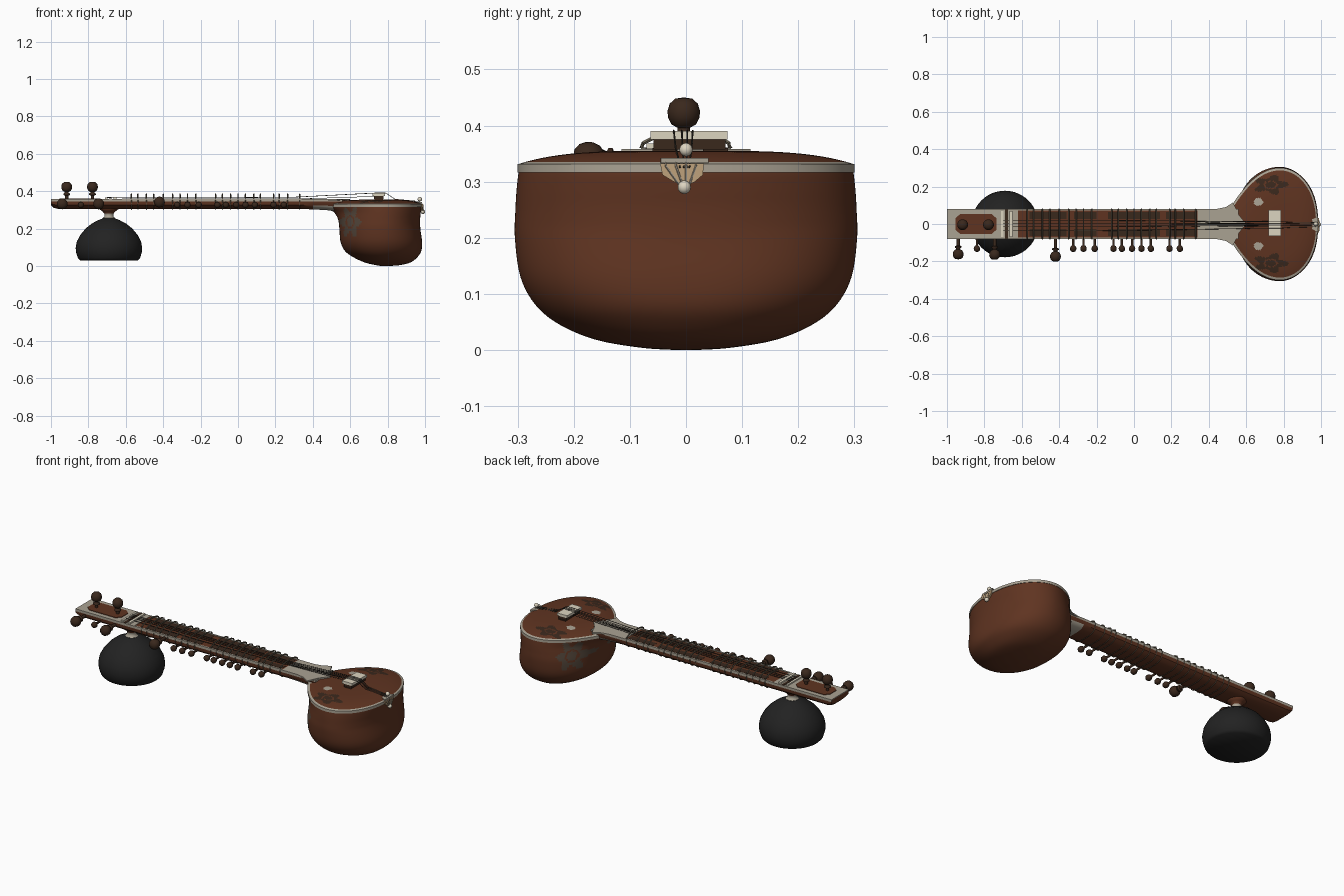
import bpy, bmesh, math
from mathutils import Vector

if "Cube" in bpy.data.objects:
    bpy.data.objects.remove(bpy.data.objects["Cube"])

def material(name, r, g, b):
    m = bpy.data.materials.new(name)
    m.diffuse_color = (r, g, b, 1)
    m.use_nodes = True
    m.node_tree.nodes["Principled BSDF"].inputs["Base Color"].default_value = m.diffuse_color
    return m

WOOD = material("red_brown_wood", .115, .034, .015)
IVORY = material("aged_ivory", .40, .36, .29)
PALE = material("pale_bone", .72, .66, .53)
DARK = material("dark_peg_wood", .042, .021, .012)
BLACK = material("black_gourd", .016, .016, .016)
INLAY = material("faded_inlay", .085, .06, .042)
METAL = material("dark_metal", .04, .034, .026)
BRASS = material("fret_brass", .15, .125, .085)
TAN = material("tan_horn", .52, .36, .2)

def loft(name, rings, mats, rule=None, loc=(0, 0, 0), rot=(0, 0, 0), angle=40):
    """Skin closed rings of equal length, cap both ends, colour faces by rule(centre)."""
    bm = bmesh.new()
    vs = [[bm.verts.new(p) for p in ring] for ring in rings]
    n = len(rings[0])
    for a, b in zip(vs, vs[1:]):
        for i in range(n):
            bm.faces.new((a[i], a[(i + 1) % n], b[(i + 1) % n], b[i]))
    bm.faces.new(vs[0])
    bm.faces.new(vs[-1])
    bmesh.ops.recalc_face_normals(bm, faces=bm.faces)
    if rule:
        for f in bm.faces:
            f.material_index = rule(f.calc_center_median())
    me = bpy.data.meshes.new(name)
    bm.to_mesh(me)
    bm.free()
    for m in mats:
        me.materials.append(m)
    ob = bpy.data.objects.new(name, me)
    bpy.context.collection.objects.link(ob)
    ob.location, ob.rotation_euler = loc, rot
    bpy.ops.object.select_all(action='DESELECT')
    ob.select_set(True)
    bpy.context.view_layer.objects.active = ob
    bpy.ops.object.shade_smooth_by_angle(angle=math.radians(angle))
    return ob

def lathe(name, prof, mats, loc, rot=(0, 0, 0), n=20, rule=None):
    rings = [[(max(r, .0005) * math.cos(2 * math.pi * i / n),
               max(r, .0005) * math.sin(2 * math.pi * i / n), z) for i in range(n)] for r, z in prof]
    return loft(name, rings, mats, rule, loc, rot, 60)

def plate(name, outline, z0, z1, mat):
    return loft(name, [[(x, y, z) for x, y in outline] for z in (z0, z1)], [mat])

def box(name, x0, x1, y0, y1, z0, z1, mat):
    return plate(name, [(x0, y0), (x1, y0), (x1, y1), (x0, y1)], z0, z1, mat)

def tube(name, pts, r, mat, n=6):
    pts = [Vector(p) for p in pts]
    rings = []
    for i, p in enumerate(pts):
        t = (pts[min(i + 1, len(pts) - 1)] - pts[max(i - 1, 0)]).normalized()
        u = t.cross(Vector((0, 0, 1)) if abs(t.z) < .95 else Vector((1, 0, 0))).normalized()
        v = t.cross(u)
        rings.append([p + r * (math.cos(k * math.tau / n) * u + math.sin(k * math.tau / n) * v)
                      for k in range(n)])
    return loft(name, rings, [mat])

def flower(u, v, petals=6):
    """True inside an openwork flower of unit size."""
    rho, th = math.hypot(u, v), math.atan2(v, u)
    return rho < .78 + .22 * math.cos(petals * th) and not .3 < rho < .4

# Main gourd: spade outline at the top that becomes a full round lower down
CX = .78
def outline(xl, xr, w, p, z, n=160):
    ring = []
    for i in range(n):
        t = math.tau * i / n
        c, s = math.cos(t), math.sin(t)
        e = min(.9, p) if c > 0 else p
        ring.append((CX + c * (xr - CX if c > 0 else CX - xl),
                     math.copysign(w * abs(s) ** e, s), z))
    return ring

keys = [(.325, .47, .977, .297, 1.9), (.312, .48, .979, .299, 1.8), (.285, .515, .977, .302, 1.4),
        (.25, .535, .974, .304, 1.05), (.2, .542, .975, .305, .86), (.13, .548, .984, .295, .82),
        (.08, .572, .98, .268, .86), (.045, .62, .957, .225, .92), (.018, .68, .92, .16, 1),
        (.004, .74, .86, .08, 1), (0, .765, .8, .02, 1)]
rings = []
for k in range(len(keys) - 1):
    a, b, c, d = (keys[max(0, min(len(keys) - 1, k + j))] for j in (-1, 0, 1, 2))
    for s in range(5):
        t = s / 5
        z, xl, xr, w, p = (.5 * (2 * B + (C - A) * t + (2 * A - 5 * B + 4 * C - D) * t * t
                                 + (3 * B - A - 3 * C + D) * t ** 3) for A, B, C, D in zip(a, b, c, d))
        rings.append(outline(xl, xr, w, p, max(z, 0)))
rings.append(outline(.765, .8, .02, 1, 0))
def gourd_colour(c):
    return 1 if abs(c.y) > .04 and flower((c.x - .6) / .06, (c.z - .235) / .09) else 0
loft("main_gourd", rings, [WOOD, INLAY], gourd_colour)

# Soundboard: shallow dome with ivory rim, dark flowers and pale leaves
base = outline(.47, .982, .3, 1.9, 0, 192)
def board_ring(s, z):
    return [(CX + (x - CX) * s, y * s, z) for x, y, _ in base]
steps = [1, .975, .955] + [.955 * (1 - i / 40) for i in range(1, 40)] + [.004]
rings = [board_ring(1, .316)] + [board_ring(s, .331 + .024 * (1 - s ** 4)) for s in steps]
def board_colour(c):
    s = (c.z - .331) / .024
    if c.z < .331 or s < 1 - .957 ** 4 or c.x < .535:
        return 1
    if flower((c.x - .73) / .1, (abs(c.y) - .21) / .055, 5):
        return 2
    if ((c.x - .665) / .026) ** 2 + ((abs(c.y) - .118) / .02) ** 2 < 1:
        return 1
    return 0
loft("soundboard", rings, [WOOD, IVORY, DARK], board_colour)

# Neck: flat top, rounded underside, bevelled head end, ivory upper edge and heel
def neck_ring(x, z0, hw=.08):
    half = [(hw, .355), (hw, .345), (hw * .96, .342 - (.342 - z0) * .45),
            (hw * .75, .342 - (.342 - z0) * .82), (hw * .4, z0)]
    return [(x, y, z) for y, z in half] + [(x, -y, z) for y, z in reversed(half)]
xs = [(-1, .325), (-.985, .311), (-.96, .305), (-.6, .304), (0, .304), (.34, .304), (.40, .303),
      (.48, .298), (.56, .285)]
loft("neck", [neck_ring(*a) for a in xs], [WOOD, IVORY],
     lambda c: 1 if c.z > .344 or (c.x > .40 and c.z < .322) else 0)

# Top facings of the neck
box("head_facing", -1, -.62, -.08, .08, .354, .359, IVORY)
plate("head_panel", [(-.955, -.03), (-.93, -.053), (-.76, -.053), (-.735, -.03), (-.735, .03), (-.76, .053),
                     (-.93, .053), (-.955, .03)], .358, .362, WOOD)
box("fret_panel", -.62, .34, -.071, .071, .354, .357, WOOD)
for s in (-1, 1):
    y = sorted((s * .071, s * .08))
    box("neck_rail", -.62, .34, *y, .354, .360, IVORY)
    y = sorted((s * .028, s * .064))
    for x0, x1 in ((-.56, -.36), (-.32, -.2), (-.14, .14), (.17, .33)):
        box("fret_panel_slot", x0, x1, *y, .356, .358, DARK)
flare = [(.34, .08), (.44, .08), (.49, .09), (.53, .115), (.56, .05), (.6, 0)]
plate("neck_joint_facing", flare + [(x, -y) for x, y in reversed(flare[:-1])], .35, .3585, IVORY)

# Nut and string guide
box("nut", -.665, -.65, -.07, .07, .355, .368, PALE)
box("string_guide", -.71, -.698, -.07, .07, .355, .366, PALE)
box("nut_groove", -.69, -.675, -.078, .078, .358, .361, DARK)

# Arched frets tied around the neck
for x in (-.57, -.535, -.49, -.45, -.4, -.35, -.31, -.27, -.225, -.12, -.083, -.04, 0, .04, .085,
          .12, .19, .22, .265, .33):
    arch = [(x, .079 * math.sin(a), .357 + .026 * math.cos(a) ** .6)
            for a in [math.radians(d) for d in (-89, -75, -50, -25, 0, 25, 50, 75, 89)]]
    tube("fret", arch, .004, BRASS)
    tie = [(x, y * 1.025, z - .002) for _, y, z in neck_ring(0, .304)]
    tube("fret_tie", tie, .0022, BRASS, 4)

# Tuning pegs
big = [(.009, -.035), (.009, .022), (.018, .026), (.018, .033), (.011, .037), (.011, .042), (.022, .048),
       (.028, .06), (.029, .072), (.025, .085), (.015, .094), (0, .096)]
for x in (-.916, -.778):
    lathe("top_peg", big, [DARK], (x, -.004, .354))
for x, y, z in ((-.94, -.093, .332), (-.745, -.095, .332), (-.42, -.105, .342)):
    lathe("side_peg", big, [DARK], (x, y, z), (math.pi / 2, 0, 0))
small = [(.006, -.02), (.006, .038), (.012, .042), (.017, .052), (.016, .064), (.009, .072), (0, .073)]
for x in (-.84, -.325, -.27, -.21, -.11, -.065, -.01, .04, .09, .19, .245):
    lathe("small_peg", small, [DARK], (x, -.076, .327), (math.pi / 2, 0, 0), 14)

# Small upper gourd and its stem
lathe("upper_gourd", [(0, .03), (.155, .03), (.166, .042), (.175, .07), (.178, .095), (.172, .13), (.154, .165),
      (.125, .2), (.09, .228), (.055, .246), (.028, .256), (0, .257)], [BLACK], (-.69, 0, 0), n=48)
lathe("gourd_stem", [(.03, .25), (.034, .256), (.024, .264), (.024, .28), (.036, .293), (.05, .303), (.05, .315)],
      [WOOD, IVORY], (-.69, 0, 0), n=32, rule=lambda c: 1 if c.z < .285 else 0)

# Bridge
for y in (-.045, .045):
    box("bridge_leg", .73, .775, y - .015, y + .03, .35, .36, DARK)
box("bridge_body", .728, .778, -.058, .07, .357, .377, DARK)
box("bridge_top", .72, .785, -.063, .074, .375, .39, PALE)

# Playing and sympathetic strings
for y in (-.036, -.012, .004, .02):
    tube("playing_string", [(-.7, y, .366), (-.2, y, .364), (.3, y * .8, .368), (.75, y * .6, .391),
                            (.79, y * .6, .39), (.84, y * .5, .357), (.97, y * .4, .345),
                            (.99, y * .3, .325)], .0017, METAL, 5)
for i in range(3):
    y = -.016 + i * .016
    tube("sympathetic_string", [(.1 + .1 * i, y, .358), (.4, y * .6, .361), (.73, y, .372)], .0014, METAL, 5)

# Tailpiece: horn fan with cord lines and two beads
fan = [(-.046, .332), (.032, .332), (.03, .312), (.016, .3), (0, .292), (-.022, .3), (-.042, .312)]
loft("tail_fan", [[(x, y, z) for y, z in fan] for x in (.965, .988)], [TAN])
for y in (-.036, -.018, 0, .018):
    tube("tail_cord", [(.98, y, .337), (.9895, y, .328), (.9895, y * .35, .295)], .002, IVORY, 5)
plate("tail_cap", [(.93, -.015), (.985, -.045), (.985, .04), (.93, .015)], .333, .342, IVORY)
ball = [(.012 * math.sin(math.pi * i / 8), -.012 * math.cos(math.pi * i / 8)) for i in range(9)]
lathe("upper_bead", ball, [PALE], (.972, 0, .357), n=14)
lathe("lower_bead", ball, [PALE], (.988, -.003, .29), n=14)
